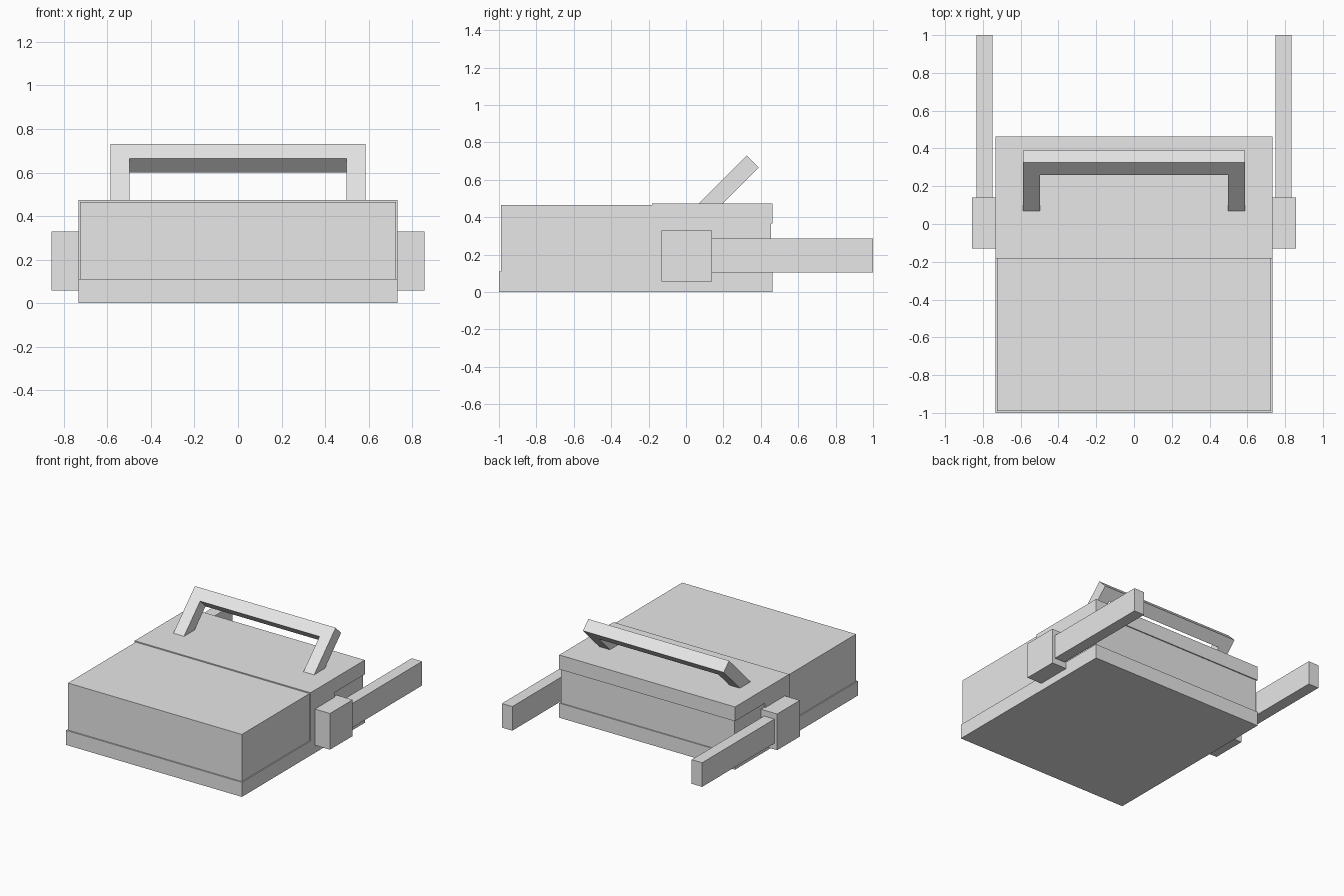
import bpy, bmesh
from mathutils import Vector

cube = bpy.data.objects.get("Cube")
if cube:
    bpy.data.objects.remove(cube, do_unlink=True)

# Single plain grey
grey = bpy.data.materials.new("light_grey")
grey.use_nodes = True
grey.diffuse_color = (0.8, 0.8, 0.8, 1)
grey.node_tree.nodes["Principled BSDF"].inputs["Base Color"].default_value = (0.8, 0.8, 0.8, 1)


def finish(name, bm):
    bmesh.ops.recalc_face_normals(bm, faces=bm.faces[:])
    mesh = bpy.data.meshes.new(name)
    bm.to_mesh(mesh)
    bm.free()
    mesh.materials.append(grey)
    obj = bpy.data.objects.new(name, mesh)
    bpy.context.collection.objects.link(obj)
    return obj


def box(name, x, y, z):
    """Box spanning the (low, high) ranges given on each axis."""
    bm = bmesh.new()
    bmesh.ops.create_cube(bm, size=1)
    for v in bm.verts:
        v.co = [r[0] if c < 0 else r[1] for c, r in zip(v.co, (x, y, z))]
    return finish(name, bm)


def prism(name, points, depth):
    """Extrude a closed outline of 3D points along a vector."""
    bm = bmesh.new()
    face = bm.faces.new([bm.verts.new(p) for p in points])
    ext = bmesh.ops.extrude_face_region(bm, geom=[face], use_keep_orig=True)
    moved = [g for g in ext["geom"] if isinstance(g, bmesh.types.BMVert)]
    bmesh.ops.translate(bm, verts=moved, vec=depth)
    return finish(name, bm)


# Base tray and the slightly narrower body above it
box("base_tray", (-0.733, 0.733), (-1.0, 0.463), (0.0, 0.11))
box("body", (-0.725, 0.725), (-0.99, 0.455), (0.10, 0.465))

# Rear cover: side band with an overhanging lid, as one stepped profile
cover = [(-0.183, 0.05), (0.105, 0.05), (0.105, 0.365),
         (0.463, 0.365), (0.463, 0.473), (-0.183, 0.473)]
prism("rear_cover", [(-0.733, y, z) for y, z in cover], Vector((1.466, 0, 0)))

# Side pivots and the arms reaching backward
for side, s in (("left", 1), ("right", -1)):
    box(side + "_pivot", sorted((s * 0.72, s * 0.858)), (-0.13, 0.14), (0.057, 0.33))
    box(side + "_arm", sorted((s * 0.748, s * 0.835)), (0.10, 1.0), (0.103, 0.285))

# Slanted U-shaped carrying handle, its feet sunk into the lid
out, inn, rise, bar = 0.587, 0.498, 0.325, 0.065
u_shape = [(-out, 0), (-out, rise), (out, rise), (out, 0),
           (inn, 0), (inn, rise - bar), (-inn, rise - bar), (-inn, 0)]
prism("carry_handle", [(x, t, 0.405 + t) for x, t in u_shape],
      Vector((0, 0.064, -0.064)))
